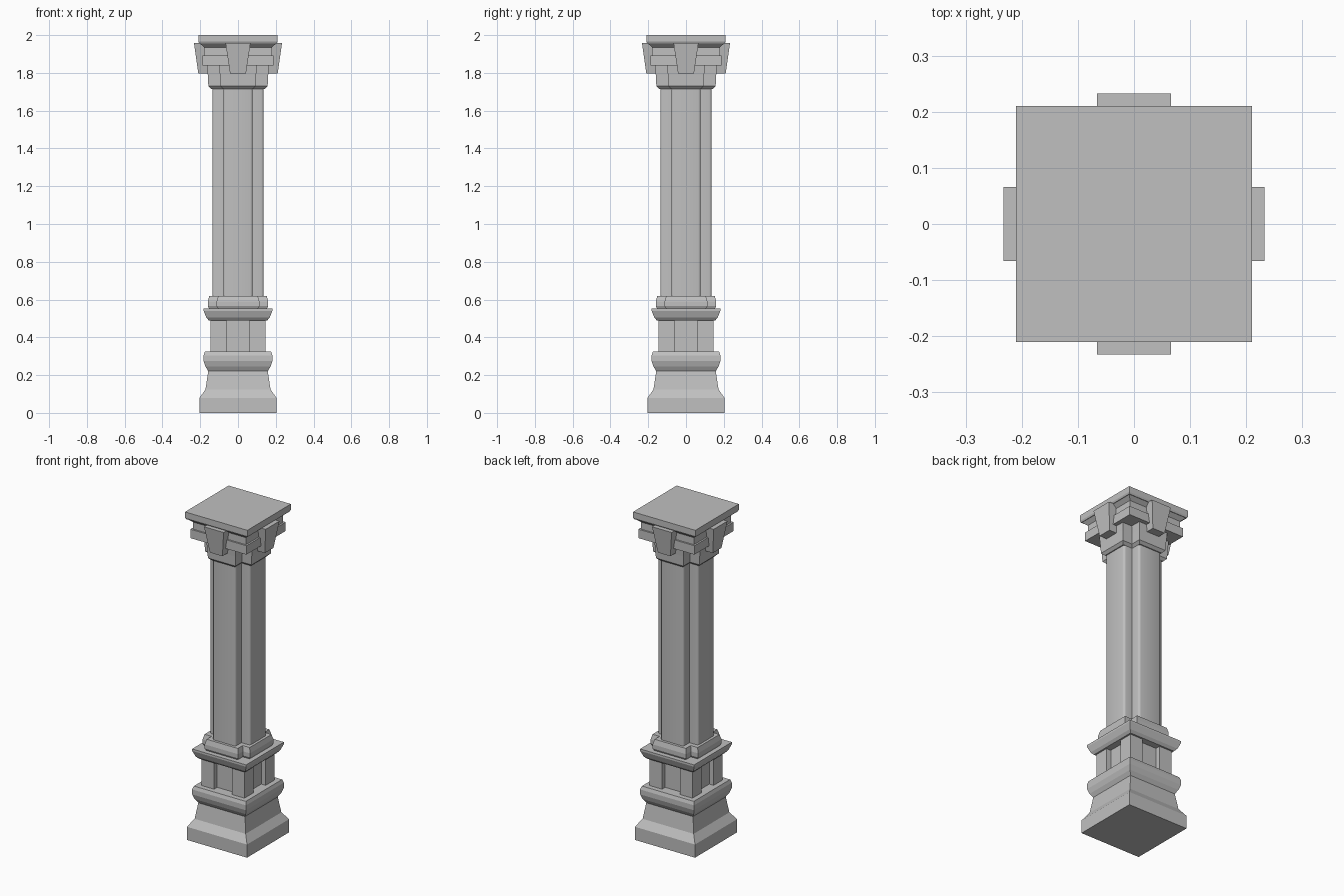
import bpy, bmesh, math
from mathutils import Matrix

cube = bpy.data.objects.get("Cube")
if cube:
    bpy.data.objects.remove(cube, do_unlink=True)

stone = bpy.data.materials.new("grey_stone")
stone.use_nodes = True
GREY = (0.53, 0.53, 0.53, 1)
stone.diffuse_color = GREY
stone.node_tree.nodes["Principled BSDF"].inputs["Base Color"].default_value = GREY
stone.node_tree.nodes["Principled BSDF"].inputs["Roughness"].default_value = 0.8


def rect(x0, x1, y0, y1):
    return [(x0, y0), (x1, y0), (x1, y1), (x0, y1)]


def square(h):
    return rect(-h, h, -h, h)


def cross(h, a):
    """Square plan of half size h with notched corners; arms have half width a."""
    quarter = [(a, -h), (a, -a), (h, -a)]
    plan = []
    for _ in range(4):
        plan += quarter
        quarter = [(-y, x) for x, y in quarter]
    return plan


def loft(name, levels, turn=0, round_edges=0):
    """Skin a closed solid through (height, plan) levels."""
    bm = bmesh.new()
    rings = [[bm.verts.new((x, y, z)) for x, y in plan] for z, plan in levels]
    n = len(rings[0])
    for low, high in zip(rings, rings[1:]):
        for i in range(n):
            j = (i + 1) % n
            bm.faces.new((low[i], low[j], high[j], high[i]))
    bm.faces.new(rings[0][::-1])
    bm.faces.new(rings[-1])
    if round_edges:
        # Round only the outer upright edges
        reach = max(v.co.x for v in bm.verts)
        upright = [e for e in bm.edges
                   if abs(e.verts[0].co.z - e.verts[1].co.z) > 0.5
                   and max(abs(e.verts[0].co.x), abs(e.verts[0].co.y)) > reach - 0.01]
        bmesh.ops.bevel(bm, geom=upright, offset=round_edges, segments=3,
                        profile=0.5, affect='EDGES')
    bmesh.ops.rotate(bm, verts=bm.verts, matrix=Matrix.Rotation(turn, 3, 'Z'))
    bmesh.ops.recalc_face_normals(bm, faces=bm.faces)
    mesh = bpy.data.meshes.new(name)
    bm.to_mesh(mesh)
    bm.free()
    mesh.materials.append(stone)
    obj = bpy.data.objects.new(name, mesh)
    bpy.context.collection.objects.link(obj)
    return obj


def square_moulding(name, profile):
    return loft(name, [(z, square(h)) for h, z in profile])


def cross_moulding(name, profile, arm):
    top = max(h for h, z in profile)
    return loft(name, [(z, cross(h, arm - (top - h))) for h, z in profile])


# Pedestal foot and rounded moulding
square_moulding("pedestal_foot", [(0.203, 0), (0.203, 0.08), (0.172, 0.125), (0.157, 0.225)])
square_moulding("lower_moulding", [(0.157, 0.22), (0.172, 0.245), (0.182, 0.275),
                                   (0.182, 0.305), (0.175, 0.325)])

# Pedestal die: recessed core with four corner posts
square_moulding("pedestal_core", [(0.115, 0.32), (0.115, 0.495)])
for k in range(4):
    post = rect(0.06, 0.145, 0.06, 0.145)
    loft("corner_post", [(0.32, post), (0.495, post)], turn=k * math.pi / 2)

# Pedestal cap and notched shaft base
square_moulding("pedestal_cap", [(0.155, 0.49), (0.168, 0.505), (0.182, 0.54), (0.182, 0.552)])
cross_moulding("shaft_base", [(0.152, 0.55), (0.16, 0.565), (0.16, 0.59), (0.152, 0.62)], 0.113)

# Notched shaft with rounded outer edges
plan = cross(0.136, 0.078)
shaft = loft("shaft", [(0.61, plan), (1.73, plan)], round_edges=0.013)
bpy.ops.object.select_all(action='DESELECT')
shaft.select_set(True)
bpy.context.view_layer.objects.active = shaft
bpy.ops.object.shade_smooth_by_angle(angle=math.radians(40))

# Capital: notched neck, ledge, frieze and top slab
cross_moulding("capital_neck", [(0.142, 1.715), (0.157, 1.73), (0.16, 1.79), (0.164, 1.84)], 0.1)
square_moulding("capital_ledge", [(0.189, 1.838), (0.189, 1.892)])
square_moulding("capital_frieze", [(0.179, 1.89), (0.179, 1.935), (0.204, 1.957)])
square_moulding("top_slab", [(0.205, 1.955), (0.21, 1.965), (0.21, 2.0)])

# Tapered keystone on each side
for k in range(4):
    loft("keystone", [(1.797, rect(-0.042, 0.042, -0.21, -0.14)),
                      (1.957, rect(-0.066, 0.066, -0.233, -0.14))], turn=k * math.pi / 2)
